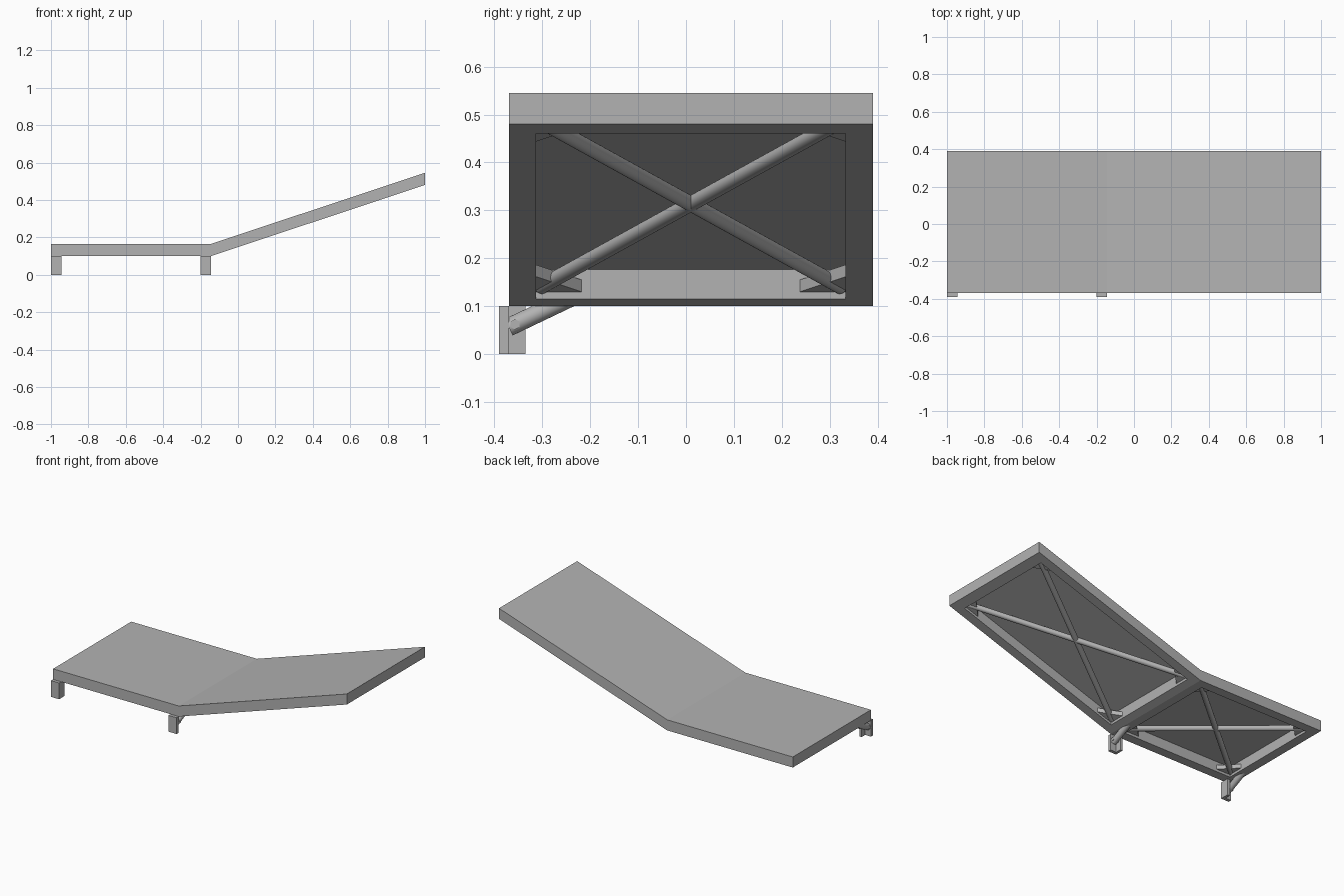
import bpy, bmesh, math
from mathutils import Vector

if "Cube" in bpy.data.objects:
    bpy.data.objects.remove(bpy.data.objects["Cube"])

grey = bpy.data.materials.new("plain grey")
grey.diffuse_color = (0.45, 0.45, 0.45, 1)
grey.use_nodes = True
grey.node_tree.nodes["Principled BSDF"].inputs["Base Color"].default_value = grey.diffuse_color

FOLD, SLOPE = -0.145, 0.332       # fold position and rise of the raised panel
Y0, Y1 = -0.37, 0.39              # deck sides
R0, R1 = -0.313, 0.333            # recess sides
LOW, TOP = 0.10, 0.165            # underside and top of the flat panel


def lift(x):
    return max(0, x - FOLD) * SLOPE


def prism(name, pts, offset):
    """Closed polygon swept along an offset vector."""
    bm = bmesh.new()
    f = bm.faces.new([bm.verts.new(p) for p in pts])
    ext = bmesh.ops.extrude_face_region(bm, geom=[f])
    bmesh.ops.translate(bm, vec=Vector(offset),
                        verts=[v for v in ext["geom"] if isinstance(v, bmesh.types.BMVert)])
    bmesh.ops.recalc_face_normals(bm, faces=bm.faces)
    me = bpy.data.meshes.new(name)
    bm.to_mesh(me)
    bm.free()
    ob = bpy.data.objects.new(name, me)
    bpy.context.collection.objects.link(ob)
    me.materials.append(grey)
    return ob


def box(name, lo, hi):
    pts = [(lo[0], lo[1], lo[2]), (hi[0], lo[1], lo[2]), (hi[0], hi[1], lo[2]), (lo[0], hi[1], lo[2])]
    return prism(name, pts, (0, 0, hi[2] - lo[2]))


def rod(name, a, b, r, sides=24):
    a, b = Vector(a), Vector(b)
    bpy.ops.mesh.primitive_cylinder_add(vertices=sides, radius=r, depth=(b - a).length,
                                        location=(a + b) / 2)
    ob = bpy.context.object
    ob.name = name
    ob.rotation_euler = (b - a).to_track_quat('Z', 'Y').to_euler()
    ob.data.materials.append(grey)
    if sides > 8:
        bpy.ops.object.shade_smooth_by_angle(angle=math.radians(35))
    return ob


# Bent deck
profile = [(-1, LOW), (FOLD, LOW), (1, LOW + lift(1)), (1, TOP + lift(1)), (FOLD, TOP), (-1, TOP)]
deck = prism("deck", [(x, Y0, z) for x, z in profile], (0, Y1 - Y0, 0))

# Recess under each panel
spans = [("flat", -0.943, -0.20), ("raised", -0.10, 0.94)]
for label, xa, xb in spans:
    side = [(xa, R0, LOW - 0.03 + lift(xa)), (xb, R0, LOW - 0.03 + lift(xb)),
            (xb, R0, TOP - 0.003 + lift(xb)), (xa, R0, TOP - 0.003 + lift(xa))]
    cutter = prism(label + "_recess_cutter", side, (0, R1 - R0, 0))
    mod = deck.modifiers.new("recess", 'BOOLEAN')
    mod.operation, mod.object, mod.solver = 'DIFFERENCE', cutter, 'EXACT'
    bpy.context.view_layer.objects.active = deck
    bpy.ops.object.modifier_apply(modifier=mod.name)
    bpy.data.objects.remove(cutter)

# Crossed tubes and corner gussets in the recesses
for label, xa, xb in spans:
    za, zb = LOW + 0.026 + lift(xa), LOW + 0.026 + lift(xb)
    rod(label + "_cross_tube_a", (xa, R0 + 0.01, za), (xb, R1 - 0.01, zb), 0.016)
    rod(label + "_cross_tube_b", (xa, R1 - 0.01, za), (xb, R0 + 0.01, zb), 0.016)
    for x, dx in ((xa, 1), (xb, -1)):
        for y, dy in ((R0, 1), (R1, -1)):
            corner = [(x, y), (x + dx * 0.095, y), (x, y + dy * 0.095)]
            prism(label + "_gusset", [(px, py, LOW + 0.015 + lift(px)) for px, py in corner],
                  (0, 0, 0.025))

# Front legs: angle section, slanted brace tube and bolt
for label, edge, d in (("end", -1.0, 1), ("fold", FOLD, -1)):
    inner = edge + d * 0.055
    web = inner - d * 0.016
    box(label + "_leg_front_plate", (min(edge, inner), -0.39, 0), (max(edge, inner), -0.37, LOW))
    box(label + "_leg_side_plate", (min(web, inner), -0.37, 0), (max(web, inner), -0.335, LOW))
    xc = edge + d * 0.02
    s = [(xc - 0.018, -0.37, 0.03), (xc + 0.018, -0.37, 0.03)]
    brace = rod(label + "_brace_tube", (xc, -0.37, 0.056), (xc, -0.24, 0.118), 0.019)
    rod(label + "_bolt", (edge + d * 0.0005, -0.357, 0.062), (inner, -0.357, 0.062), 0.011, 6)
